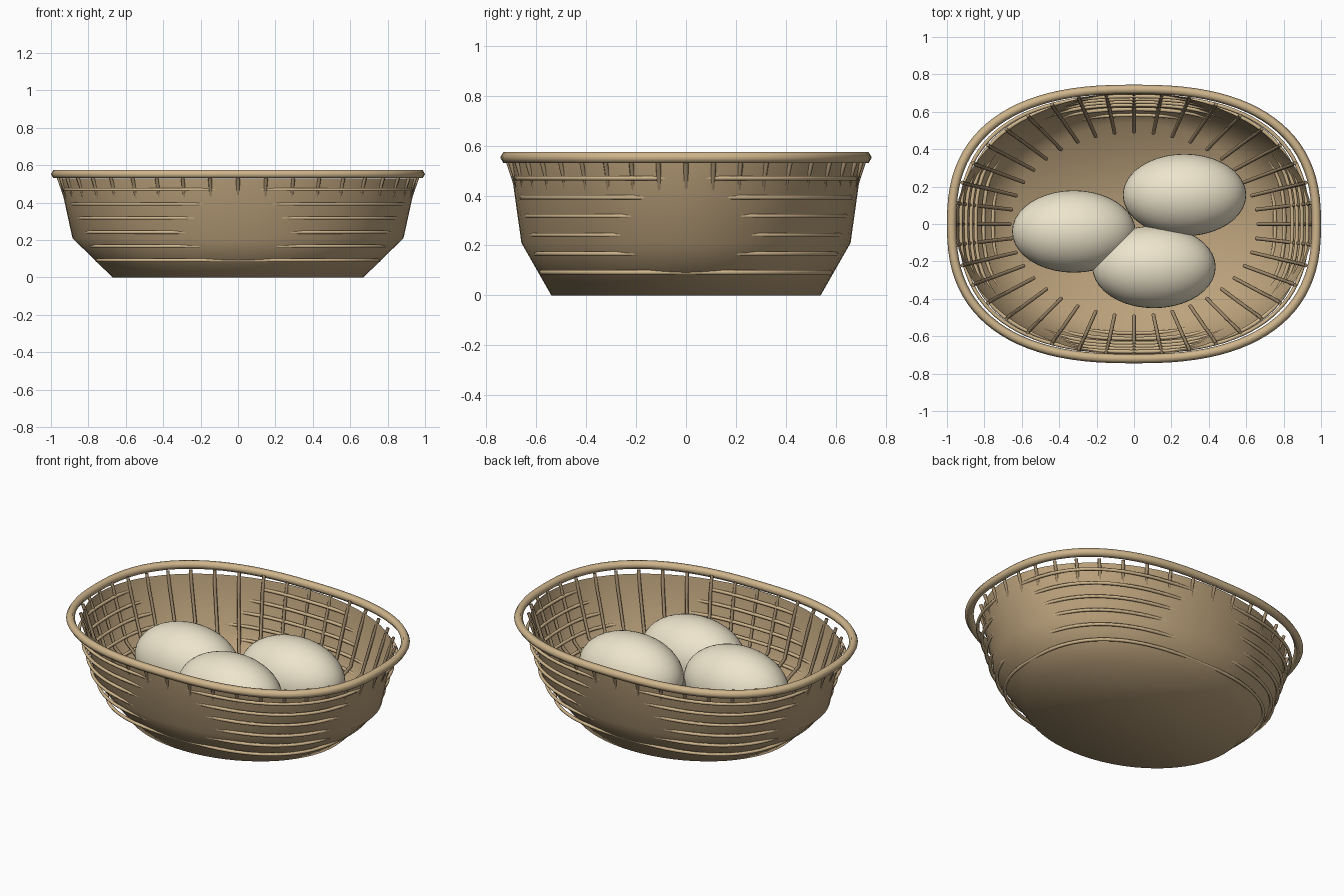
import bpy, bmesh
from math import sin, cos, pi, copysign
from mathutils import Vector

if "Cube" in bpy.data.objects:
    bpy.data.objects.remove(bpy.data.objects["Cube"])


def material(name, rgb):
    m = bpy.data.materials.new(name)
    m.diffuse_color = (*rgb, 1)
    m.use_nodes = True
    m.node_tree.nodes["Principled BSDF"].inputs["Base Color"].default_value = m.diffuse_color
    return m


WICKER = material("wicker", (0.50, 0.36, 0.20))
CANE = material("light_cane", (0.62, 0.46, 0.26))
DARK = material("dark_cane", (0.36, 0.26, 0.15))
SHELL = material("eggshell", (0.85, 0.78, 0.60))


def oval(rx, ry, power, z, count):
    """Points on a superellipse."""
    def c(v):
        return copysign(abs(v) ** (2 / power), v)
    return [Vector((rx * c(cos(2 * pi * i / count)), ry * c(sin(2 * pi * i / count)), z))
            for i in range(count)]


def loft(name, loops, mat, cap=False, closed=False):
    """Skin a list of equal closed loops."""
    bm = bmesh.new()
    rows = [[bm.verts.new(p) for p in loop] for loop in loops]
    n = len(rows[0])
    for k in range(len(rows) if closed else len(rows) - 1):
        a, b = rows[k], rows[(k + 1) % len(rows)]
        for i in range(n):
            j = (i + 1) % n
            bm.faces.new((a[i], a[j], b[j], b[i]))
    if cap:
        bm.faces.new(rows[0][::-1])
    bmesh.ops.recalc_face_normals(bm, faces=bm.faces)
    me = bpy.data.meshes.new(name)
    bm.to_mesh(me)
    bm.free()
    me.shade_smooth()
    me.materials.append(mat)
    ob = bpy.data.objects.new(name, me)
    bpy.context.collection.objects.link(ob)
    return ob


def hoop(name, rx, ry, z, r, mat, sides=6, count=96):
    """Tube following a rounded oval."""
    path = oval(rx, ry, 2.5, z, count)
    loops = []
    for i, p in enumerate(path):
        t = (path[(i + 1) % count] - path[i - 1]).normalized()
        out = Vector((t.y, -t.x, 0))
        loops.append([p + out * r * cos(2 * pi * s / sides) + Vector((0, 0, r * sin(2 * pi * s / sides)))
                      for s in range(sides)])
    return loft(name, loops, mat, closed=True)


# Basket bowl: thin elliptical shell, flat base
PROFILE = [(0.67, 0.54, 0), (0.885, 0.66, 0.21), (0.955, 0.705, 0.53)]
loft("basket_bowl", [oval(a, b, 2, z, 64) for a, b, z in PROFILE], WICKER, cap=True)


def wall(z):
    """Half sizes of the bowl at a height."""
    lo, hi = (PROFILE[0], PROFILE[1]) if z < 0.21 else (PROFILE[1], PROFILE[2])
    f = (z - lo[2]) / (hi[2] - lo[2])
    return lo[0] + f * (hi[0] - lo[0]), lo[1] + f * (hi[1] - lo[1])


# Woven hoops: height, inset from the bowl in x and y
HOOPS = [(0.092, 0.010, 0.010), (0.167, 0.036, 0.022), (0.242, 0.045, 0.028),
         (0.318, 0.037, 0.023), (0.393, 0.027, 0.018), (0.470, 0.015, 0.014)]
for k, (z, dx, dy) in enumerate(HOOPS):
    a, b = wall(z)
    hoop(f"woven_hoop_{k + 1}", a - dx, b - dy, z, 0.010, CANE)

# Thick rim
hoop("rim", 0.975, 0.72, 0.5525, 0.025, CANE)

# Upright staves
cu = bpy.data.curves.new("staves", 'CURVE')
cu.dimensions = '3D'
cu.bevel_depth = 0.010
cu.bevel_resolution = 1
cu.use_fill_caps = True
cu.materials.append(DARK)
STAVE = [(0.66, 0.49, 0.05), (0.85, 0.63, 0.21), (0.934, 0.688, 0.46), (0.966, 0.718, 0.55)]
for i in range(40):
    t = 2 * pi * i / 40
    sp = cu.splines.new('POLY')
    sp.points.add(len(STAVE) - 1)
    for p, (a, b, z) in zip(sp.points, STAVE):
        p.co = (a * cos(t), b * sin(t), z, 1)
bpy.context.collection.objects.link(bpy.data.objects.new("staves", cu))

# Eggs
for k, (x, y) in enumerate([(-0.322, -0.04), (0.27, 0.155), (0.107, -0.23)]):
    bpy.ops.mesh.primitive_uv_sphere_add(segments=40, ring_count=24, radius=1, location=(x, y, 0.283))
    egg = bpy.context.object
    egg.name = f"egg_{k + 1}"
    egg.scale = (0.33, 0.22, 0.22)
    egg.data.shade_smooth()
    egg.data.materials.append(SHELL)
